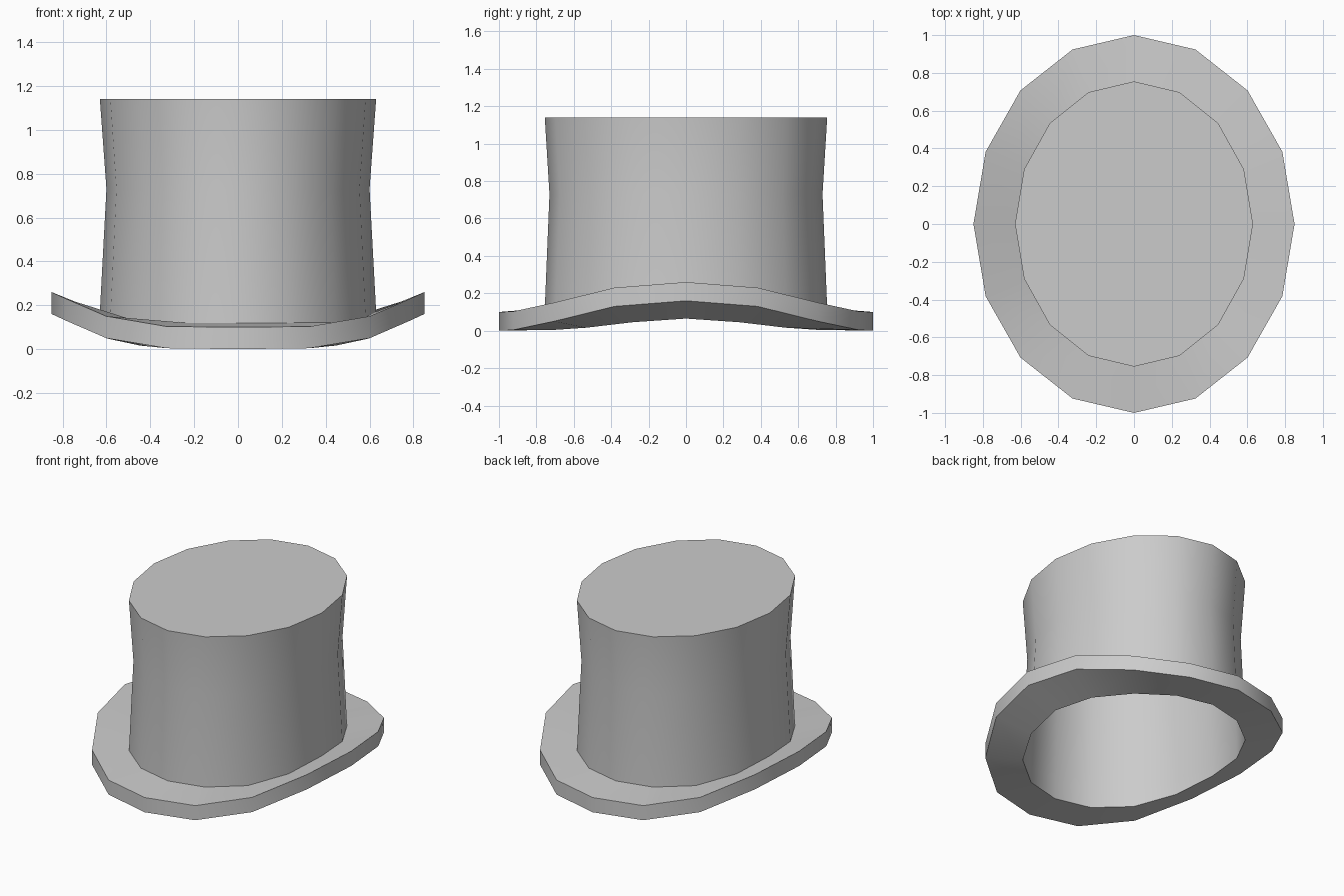
import bpy, bmesh, math

if "Cube" in bpy.data.objects:
    bpy.data.objects.remove(bpy.data.objects["Cube"])

SIDES = 16


def quarter(values, i):
    """Mirror five values (side -> front) around the whole ring."""
    k = i % 8
    return values[k if k <= 4 else 8 - k]


def ring(bm, rx, ry, heights):
    verts = []
    for i in range(SIDES):
        a = 2 * math.pi * i / SIDES
        verts.append(bm.verts.new((rx * math.cos(a), ry * math.sin(a), quarter(heights, i))))
    return verts


def bridge(bm, lower, upper):
    for i in range(SIDES):
        j = (i + 1) % SIDES
        bm.faces.new((lower[i], lower[j], upper[j], upper[i]))


def finish(bm, name):
    mesh = bpy.data.meshes.new(name)
    bm.to_mesh(mesh)
    bm.free()
    obj = bpy.data.objects.new(name, mesh)
    bpy.context.collection.objects.link(obj)
    bpy.ops.object.select_all(action='DESELECT')
    obj.select_set(True)
    bpy.context.view_layer.objects.active = obj
    bpy.ops.object.shade_smooth_by_angle(angle=math.radians(30))
    return obj


# Ring heights of the brim, curling up towards the sides
inner_top = [0.17, 0.145, 0.122, 0.12, 0.12]
outer_top = [0.26, 0.23, 0.15, 0.103, 0.10]
outer_low = [0.16, 0.13, 0.05, 0.004, 0.0]
inner_low = [0.065, 0.045, 0.016, 0.005, 0.004]

# Brim: underside, rim and upper face
bm = bmesh.new()
a = ring(bm, 0.63, 0.755, inner_low)
b = ring(bm, 0.85, 1.0, outer_low)
c = ring(bm, 0.85, 1.0, outer_top)
d = ring(bm, 0.63, 0.755, inner_top)
for lower, upper in ((a, b), (b, c), (c, d)):
    bridge(bm, lower, upper)
finish(bm, "brim")

# Crown: waisted hollow wall with a flat top, open below
bm = bmesh.new()
rings = [ring(bm, 0.63, 0.755, inner_low),
         ring(bm, 0.63, 0.755, inner_top),
         ring(bm, 0.60, 0.73, [0.73] * 5),
         ring(bm, 0.63, 0.755, [1.14] * 5)]
for lower, upper in zip(rings, rings[1:]):
    bridge(bm, lower, upper)
bm.faces.new(rings[-1])
finish(bm, "crown")
